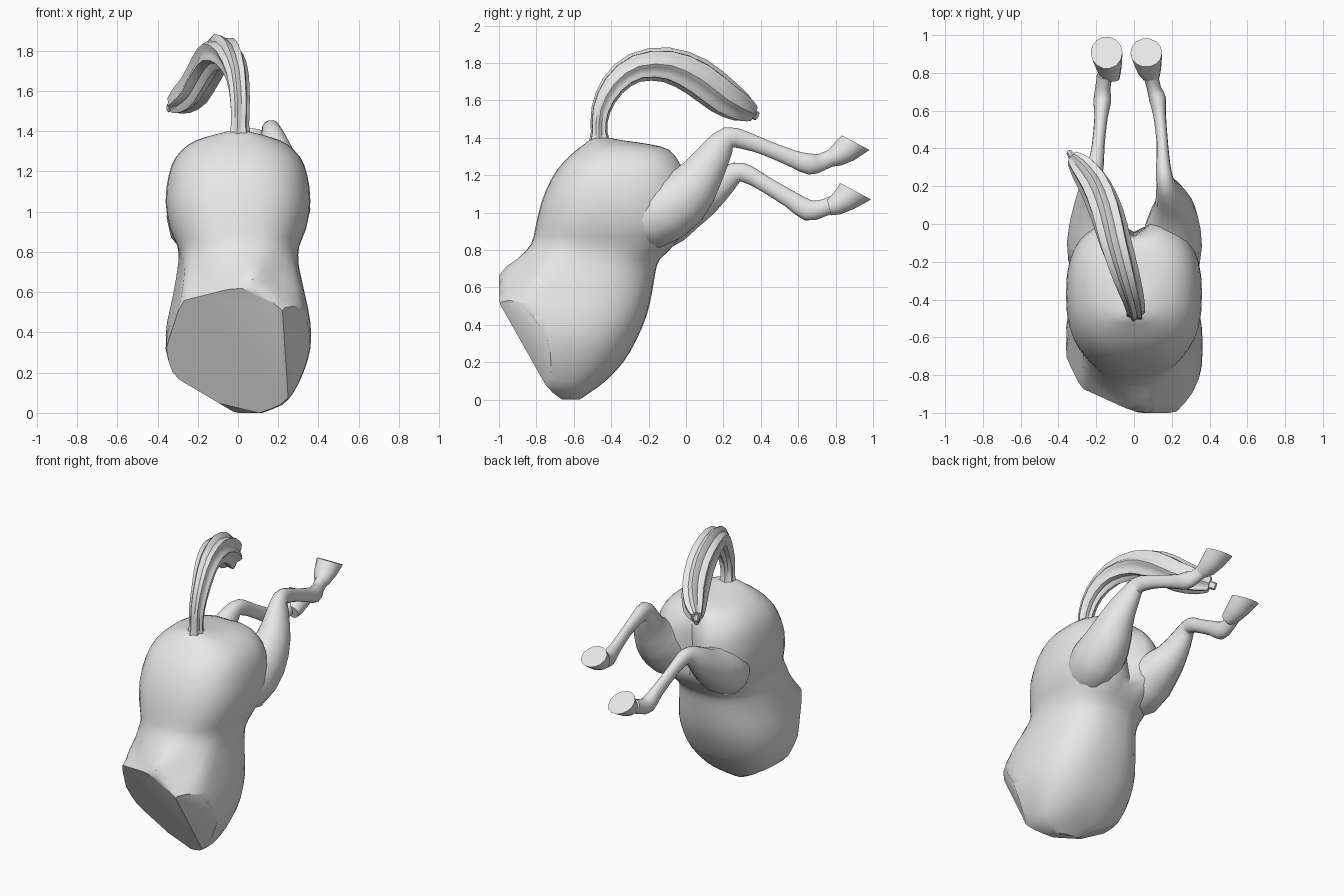
import bpy, bmesh, math
from mathutils import Vector

cube = bpy.data.objects.get("Cube")
if cube:
    bpy.data.objects.remove(cube, do_unlink=True)

grey = bpy.data.materials.new("plain_grey")
grey.use_nodes = True
grey.diffuse_color = (0.8, 0.8, 0.8, 1)
grey.node_tree.nodes["Principled BSDF"].inputs["Base Color"].default_value = (0.8, 0.8, 0.8, 1)


def smooth_rows(rows, n):
    """Catmull-Rom interpolation of every column, n steps per span."""
    out = []
    for i in range(len(rows) - 1):
        p = [rows[max(i - 1, 0)], rows[i], rows[i + 1], rows[min(i + 2, len(rows) - 1)]]
        for k in range(n):
            t = k / n
            out.append([0.5 * (2 * b + (c - a) * t + (2 * a - 5 * b + 4 * c - d) * t * t
                               + (3 * b - a - 3 * c + d) * t ** 3) for a, b, c, d in zip(*p)])
    return out + [list(rows[-1])]


def skin(rings):
    """Bridge closed rings of points and cap both ends."""
    bm = bmesh.new()
    vs = [[bm.verts.new(p) for p in r] for r in rings]
    n = len(vs[0])
    for a, b in zip(vs, vs[1:]):
        for i in range(n):
            j = (i + 1) % n
            bm.faces.new((a[i], a[j], b[j], b[i]))
    bm.faces.new(vs[0][::-1])
    bm.faces.new(vs[-1])
    bmesh.ops.recalc_face_normals(bm, faces=bm.faces[:])
    return bm


def finish(bm, name, angle=40):
    bmesh.ops.recalc_face_normals(bm, faces=bm.faces[:])
    me = bpy.data.meshes.new(name)
    bm.to_mesh(me)
    bm.free()
    me.materials.append(grey)
    ob = bpy.data.objects.new(name, me)
    bpy.context.collection.objects.link(ob)
    bpy.ops.object.select_all(action='DESELECT')
    ob.select_set(True)
    bpy.context.view_layer.objects.active = ob
    bpy.ops.object.shade_smooth_by_angle(angle=math.radians(angle))


def tube(name, rows, segs=14, steps=2, ridges=0, depth=0.0, angle=40):
    """Loft along rows of (x, y, z, half width, half height[, ring pitch in degrees])."""
    rows = smooth_rows(rows, steps)
    rings = []
    for i, r in enumerate(rows):
        c = Vector(r[:3])
        if len(r) > 5:
            t = Vector((0, math.cos(math.radians(r[5])), math.sin(math.radians(r[5]))))
        else:
            t = (Vector(rows[min(i + 1, len(rows) - 1)][:3]) - Vector(rows[max(i - 1, 0)][:3])).normalized()
        u = Vector((1, 0, 0))
        u = (u - t * u.dot(t)).normalized()
        v = t.cross(u)
        ring = []
        for k in range(segs):
            a = 2 * math.pi * k / segs
            f = 1 + depth * math.cos(ridges * a)
            ring.append(c + u * (r[3] * f * math.cos(a)) + v * (r[4] * f * math.sin(a)))
        rings.append(ring)
    finish(skin(rings), name, angle)


# Body: horizontal sections (z, front y, back y, half width)
sections = [
    (0.0, -0.68, -0.57, 0.12), (0.04, -0.80, -0.51, 0.22), (0.1, -0.90, -0.43, 0.275),
    (0.2, -0.99, -0.335, 0.325), (0.32, -1.04, -0.265, 0.36), (0.45, -1.07, -0.21, 0.36),
    (0.58, -1.08, -0.18, 0.335), (0.67, -1.02, -0.165, 0.315), (0.75, -0.91, -0.14, 0.30),
    (0.83, -0.83, -0.05, 0.305), (0.92, -0.805, 0.02, 0.34), (1.05, -0.775, 0.03, 0.36),
    (1.18, -0.72, 0.02, 0.345), (1.27, -0.655, -0.02, 0.31), (1.335, -0.585, -0.08, 0.245),
    (1.365, -0.545, -0.19, 0.18), (1.385, -0.52, -0.33, 0.11), (1.40, -0.49, -0.41, 0.05)]

# Flat facets that square off the trunk around its open end: (point, outward normal)
facets = [(Vector(p), Vector(n).normalized()) for p, n in (
    ((-0.28, -0.865, 0.56), (-0.0789, -0.0112, 0.0186)),
    ((-0.28, -0.865, 0.56), (-0.0391, -0.0588, 0.05)),
    ((0.22, -1.0, 0.52), (0.0388, -0.0424, 0.0375)),
    ((-0.30, -0.6, 0.17), (-0.16, 0, -0.27)),
    ((0, -1.0, 0.6), (0, -1, 0)))]
rings = []
for z, yf, yb, w in smooth_rows(sections, 2):
    ring = []
    for k in range(36):
        a = 2 * math.pi * k / 36
        ca, sa = math.cos(a), math.sin(a)
        x = w * math.copysign(abs(ca) ** 0.8, ca)
        y = (yf + yb) / 2 + (yb - yf) / 2 * math.copysign(abs(sa) ** 0.8, sa)
        # Cleft between the hindquarters
        if sa > 0 and 0.8 < z < 1.36:
            y -= 0.1 * math.sin(math.pi * (z - 0.8) / 0.56) * math.exp(-(x / 0.07) ** 2)
        p = Vector((x, y, z))
        fade = max(0, min(1, (0.85 - z) / 0.15))
        for co, no in facets:
            p -= no * max(0, (p - co).dot(no)) * fade
        ring.append(p)
    rings.append(ring)
body = skin(rings)

# Two flat cuts across the open end of the trunk
for point, normal in (((0.22, -1.0, 0.52), (-0.07, -0.229, -0.134)),
                      ((0.22, -1.0, 0.52), (0.0708, -0.0593, -0.0289))):
    bmesh.ops.bisect_plane(body, geom=body.verts[:] + body.edges[:] + body.faces[:], dist=1e-5,
                           plane_co=point, plane_no=normal, clear_outer=True)
    bmesh.ops.holes_fill(body, edges=[e for e in body.edges if e.is_boundary], sides=0)
finish(body, "body", 35)

# Hind legs: thigh, hock, cannon and fetlock
tube("left_leg", [
    (0.15, -0.38, 0.93, 0.09, 0.09), (0.185, -0.19, 0.975, 0.165, 0.175),
    (0.205, -0.02, 1.075, 0.148, 0.16), (0.21, 0.09, 1.21, 0.105, 0.115),
    (0.185, 0.165, 1.33, 0.07, 0.085), (0.165, 0.225, 1.40, 0.048, 0.06), (0.155, 0.31, 1.388, 0.038, 0.05),
    (0.15, 0.43, 1.345, 0.03, 0.042), (0.135, 0.58, 1.285, 0.034, 0.047), (0.125, 0.66, 1.26, 0.045, 0.058),
    (0.105, 0.72, 1.268, 0.037, 0.048), (0.09, 0.79, 1.30, 0.04, 0.045)])
tube("right_leg", [
    (-0.15, -0.36, 0.90, 0.09, 0.09), (-0.185, -0.17, 0.945, 0.165, 0.165),
    (-0.205, 0.0, 1.03, 0.14, 0.13), (-0.22, 0.10, 1.09, 0.10, 0.105),
    (-0.22, 0.195, 1.165, 0.068, 0.08), (-0.21, 0.27, 1.215, 0.046, 0.055), (-0.20, 0.33, 1.205, 0.042, 0.05),
    (-0.19, 0.41, 1.16, 0.034, 0.044), (-0.175, 0.56, 1.07, 0.035, 0.048), (-0.168, 0.65, 1.013, 0.047, 0.058),
    (-0.165, 0.72, 1.02, 0.04, 0.048), (-0.155, 0.785, 1.045, 0.042, 0.046)])

# Hooves, flaring to a flat sole that faces up and back
for name, dx, dz, length in (("left_hoof", 0.065, 0, 0.086), ("right_hoof", -0.145, -0.26, 0.096)):
    tube(name, [
        (dx + 0.025, 0.765, 1.287 + dz, 0.042, 0.044, 15),
        (dx + 0.015, 0.80, 1.30 + dz, 0.06, 0.057, 28),
        (dx + 0.008, 0.85, 1.33 + dz, 0.073, 0.072, 45),
        (dx, 0.907, 1.374 + dz, 0.084, length, 62)], steps=1, angle=45)

# Tail: arched lock with lengthwise strands
tube("tail", [
    (0.005, -0.46, 1.36, 0.055, 0.06), (0.008, -0.465, 1.43, 0.042, 0.04), (0.008, -0.455, 1.55, 0.045, 0.047),
    (-0.005, -0.39, 1.68, 0.052, 0.06), (-0.045, -0.27, 1.775, 0.066, 0.072), (-0.10, -0.10, 1.79, 0.077, 0.085),
    (-0.145, 0.06, 1.725, 0.08, 0.095), (-0.205, 0.20, 1.62, 0.076, 0.092), (-0.275, 0.30, 1.56, 0.062, 0.073),
    (-0.325, 0.35, 1.535, 0.036, 0.045)], segs=28, ridges=7, depth=0.13, angle=50)
# Loose tip of the lock
tube("tail_tip", [(-0.29, 0.31, 1.555, 0.028, 0.03), (-0.32, 0.345, 1.535, 0.024, 0.026),
                  (-0.345, 0.38, 1.515, 0.014, 0.024)], segs=8, steps=1)
